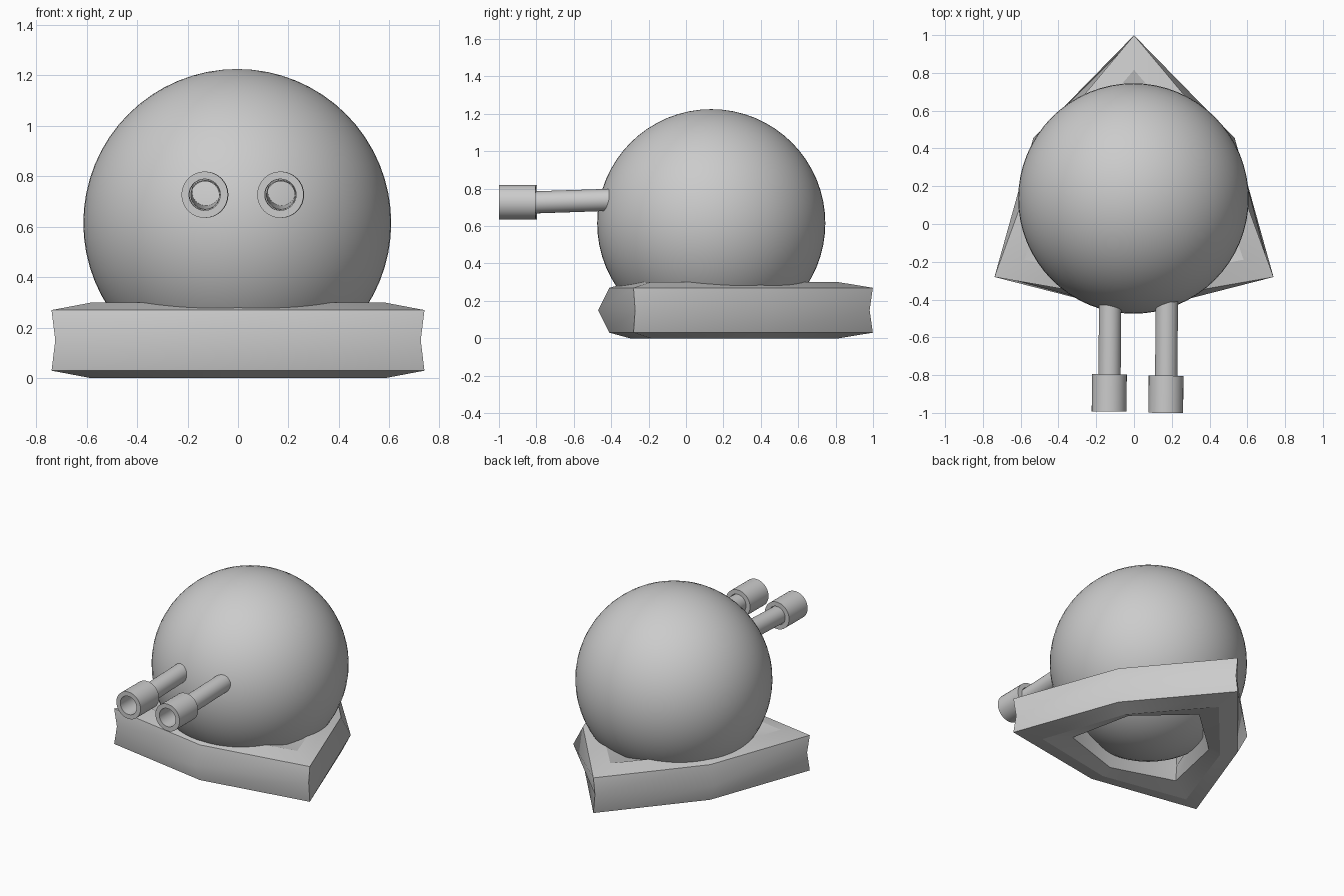
import bpy, bmesh, math
from mathutils import Vector

if "Cube" in bpy.data.objects:
    bpy.data.objects.remove(bpy.data.objects["Cube"])


def finish(name, bm, angle=30):
    bmesh.ops.recalc_face_normals(bm, faces=bm.faces)
    mesh = bpy.data.meshes.new(name)
    bm.to_mesh(mesh)
    bm.free()
    obj = bpy.data.objects.new(name, mesh)
    bpy.context.collection.objects.link(obj)
    bpy.ops.object.select_all(action='DESELECT')
    obj.select_set(True)
    bpy.context.view_layer.objects.active = obj
    bpy.ops.object.shade_smooth_by_angle(angle=math.radians(angle))
    return obj


def skin_rings(bm, rings):
    """Join a closed cycle of rings with quads."""
    n = len(rings[0])
    for k, a in enumerate(rings):
        b = rings[(k + 1) % len(rings)]
        for i in range(n):
            j = (i + 1) % n
            bm.faces.new((a[i], a[j], b[j], b[i]))


def tube(name, start, end, outer, inner, segments=32):
    """Open hollow pipe between two points."""
    bm = bmesh.new()
    start, end = Vector(start), Vector(end)
    rot = (end - start).to_track_quat('Z', 'Y')
    rings = []
    for base, r in ((start, outer), (end, outer), (end, inner), (start, inner)):
        ring = []
        for i in range(segments):
            t = 2 * math.pi * i / segments
            ring.append(bm.verts.new(base + rot @ Vector((r * math.cos(t), r * math.sin(t), 0))))
        rings.append(ring)
    skin_rings(bm, rings)
    return finish(name, bm)


# Three-pointed base ring: (height, radius at points, radius between points)
profile = [(0.15, 0.836, 0.616), (0.27, 0.853, 0.556), (0.30, 0.67, 0.446),
           (0.27, 0.48, 0.375), (0.15, 0.50, 0.315), (0.03, 0.48, 0.375),
           (0.0, 0.67, 0.446), (0.03, 0.853, 0.556)]
bm = bmesh.new()
rings = []
for z, point_r, mid_r in profile:
    ring = []
    for i in range(6):
        t = math.radians(90 + 60 * i)
        r = mid_r if i % 2 else point_r
        ring.append(bm.verts.new((r * math.cos(t), 0.146 + r * math.sin(t), z)))
    rings.append(ring)
skin_rings(bm, rings)
finish("base_ring", bm)

# Ball turret
bm = bmesh.new()
bmesh.ops.create_uvsphere(bm, u_segments=64, v_segments=32, radius=0.61)
bmesh.ops.translate(bm, verts=bm.verts, vec=(-0.003, 0.135, 0.615))
finish("turret_ball", bm)

# Twin hollow barrels with muzzle collars
for side, x, front in (("left", -0.13, -0.993), ("right", 0.17, -1.0)):
    tube(side + "_barrel", (x, front + 0.14, 0.725), (x + 0.004, -0.41, 0.74), 0.059, 0.055)
    tube(side + "_muzzle", (x - 0.002, front, 0.727), (x, front + 0.197, 0.727), 0.092, 0.062)
